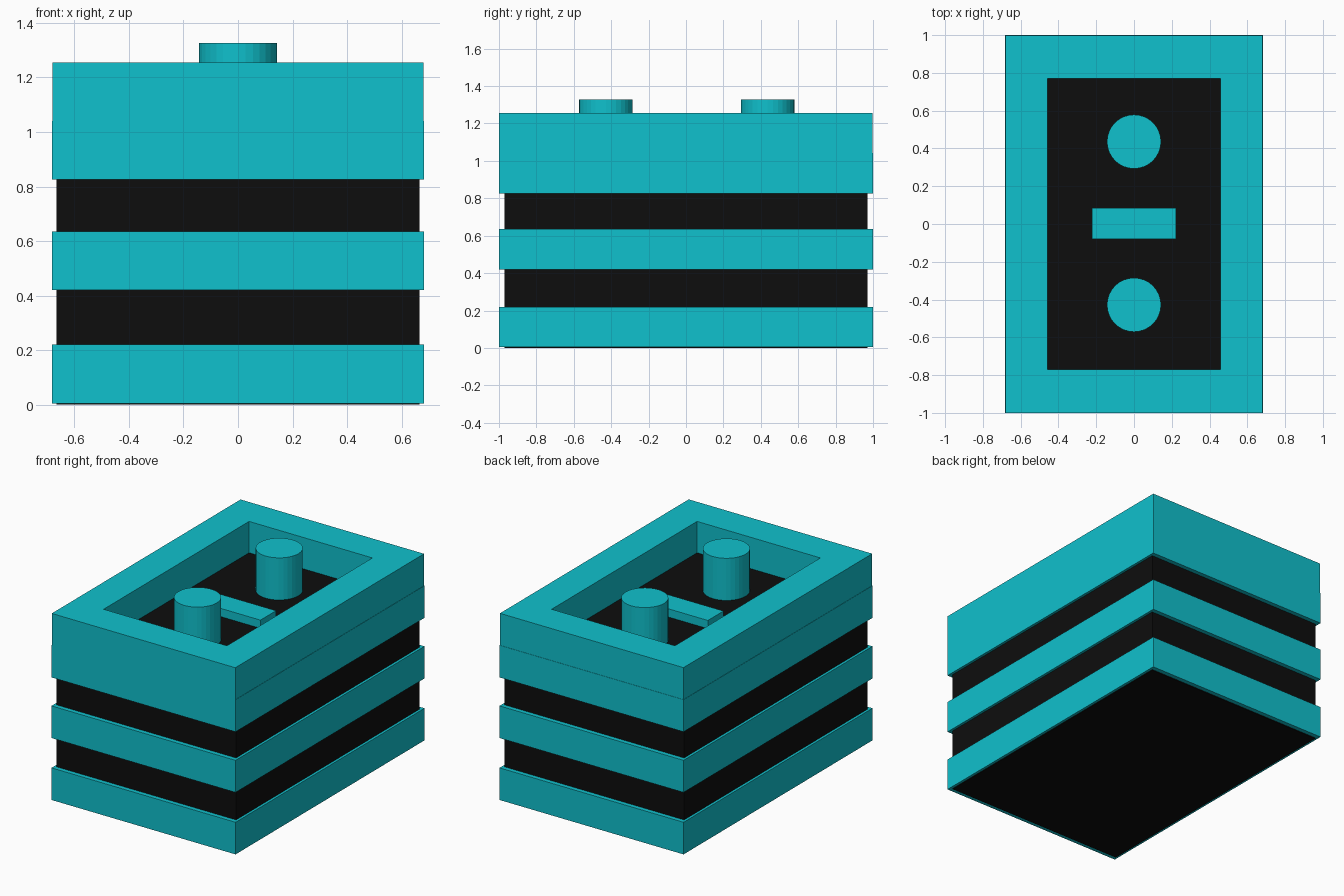
import bpy

cube = bpy.data.objects.get("Cube")
if cube:
    bpy.data.objects.remove(cube, do_unlink=True)


def make_material(name, rgb):
    mat = bpy.data.materials.new(name)
    mat.use_nodes = True
    color = (*rgb, 1.0)
    mat.diffuse_color = color
    mat.node_tree.nodes["Principled BSDF"].inputs["Base Color"].default_value = color
    return mat


turquoise = make_material("turquoise", (0.005, 0.533, 0.61))
black = make_material("black", (0.004, 0.004, 0.004))


def finish(name, mat):
    obj = bpy.context.object
    obj.name = obj.data.name = name
    obj.data.materials.append(mat)
    return obj


def box(name, x, y, z, mat):
    """Axis-aligned box from (min, max) ranges."""
    ranges = (x, y, z)
    bpy.ops.mesh.primitive_cube_add(size=1)
    obj = finish(name, mat)
    size = [hi - lo for lo, hi in ranges]
    mid = [(hi + lo) / 2 for lo, hi in ranges]
    for v in obj.data.vertices:
        v.co = [m + c * s for m, c, s in zip(mid, v.co, size)]
    return obj


W, D = 0.682, 1.0          # half width and half depth of the body
HOLE_W, HOLE_D = 0.457, 0.77
FLOOR, RIM, BAND = 1.045, 1.255, 0.215

# Dark core, whose top is the recess floor
box("core", (-0.665, 0.665), (-0.97, 0.97), (0, FLOOR), black)

# Three bands around the core
for label, z in (("lower", 0.005), ("middle", 0.42), ("upper", 0.826)):
    box(label + "_band", (-W, W), (-D, D), (z, z + BAND), turquoise)

# Raised rim made of four butted beams
rim_z = (FLOOR - 0.004, RIM)
edge = W - 0.002
box("rim_front", (-edge, edge), (-D, -HOLE_D), rim_z, turquoise)
box("rim_back", (-edge, edge), (HOLE_D, D - 0.002), rim_z, turquoise)
for label, side in (("left", 1), ("right", -1)):
    x = sorted((side * HOLE_W, side * edge))
    box("rim_" + label, x, (-HOLE_D, HOLE_D), rim_z, turquoise)

# Two posts and the bar between them
POST_TOP = 1.327
for label, y in (("front", -0.428), ("back", 0.436)):
    bpy.ops.mesh.primitive_cylinder_add(
        vertices=32, radius=0.143, depth=POST_TOP - FLOOR,
        location=(0, y, (POST_TOP + FLOOR) / 2))
    finish(label + "_post", turquoise)
box("centre_bar", (-0.222, 0.222), (-0.08, 0.086), (FLOOR, 1.1), turquoise)
